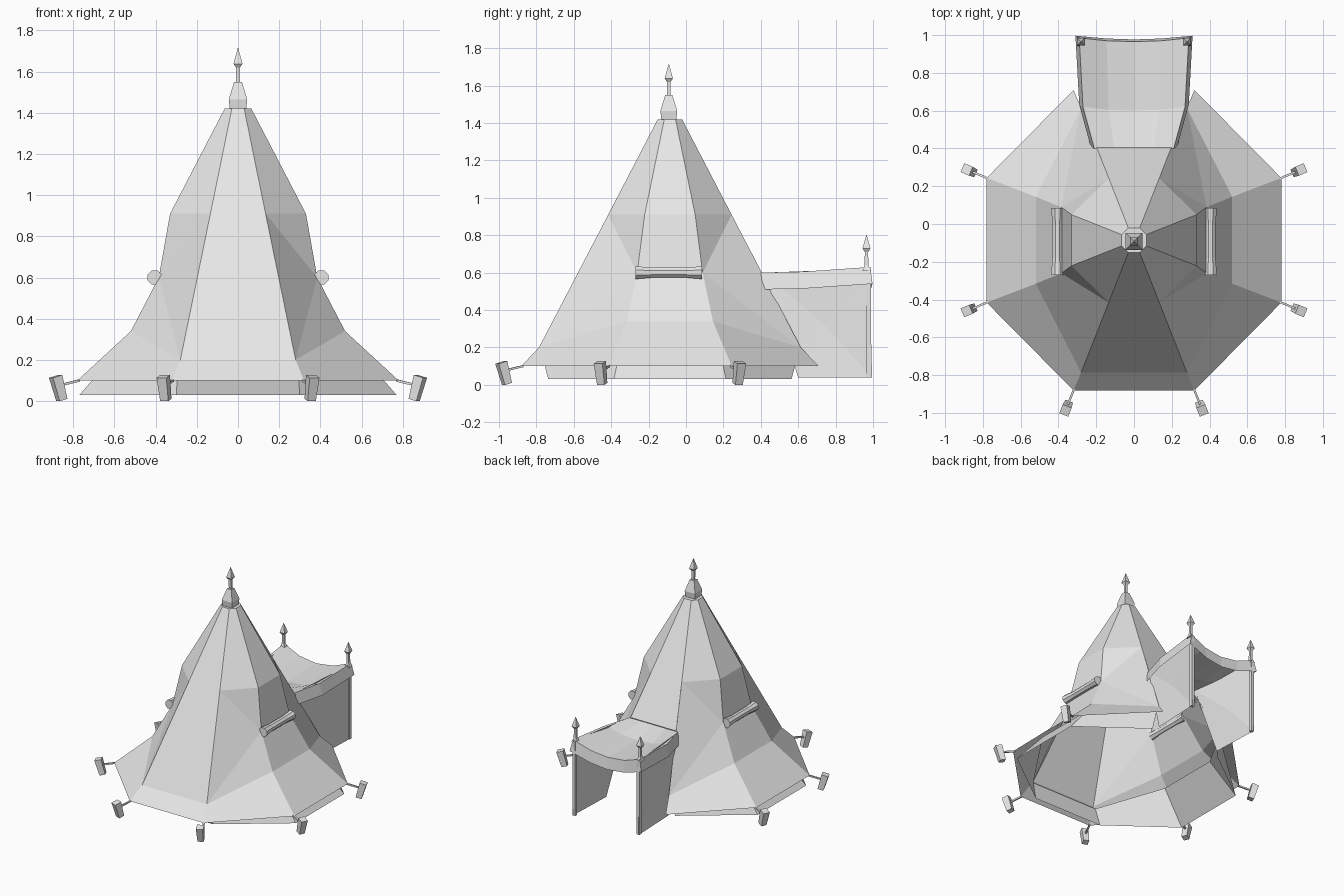
import bpy, bmesh, math
from mathutils import Vector

cube = bpy.data.objects.get("Cube")
if cube:
    bpy.data.objects.remove(cube, do_unlink=True)

# One plain canvas colour
canvas = bpy.data.materials.new("pale_grey")
canvas.use_nodes = True
GREY = (0.8, 0.8, 0.8, 1)
canvas.diffuse_color = GREY
canvas.node_tree.nodes["Principled BSDF"].inputs["Base Color"].default_value = GREY

CY = -0.086  # tent centre along y


def build(name, polys):
    """Object from a list of polygons given by their corner points."""
    bm = bmesh.new()
    for poly in polys:
        bm.faces.new([bm.verts.new(p) for p in poly])
    bmesh.ops.remove_doubles(bm, verts=bm.verts, dist=0.0005)
    bmesh.ops.recalc_face_normals(bm, faces=bm.faces)
    me = bpy.data.meshes.new(name)
    bm.to_mesh(me)
    bm.free()
    me.materials.append(canvas)
    ob = bpy.data.objects.new(name, me)
    bpy.context.collection.objects.link(ob)
    return ob


def loft(name, rings):
    """Closed solid skinned over rings of points."""
    polys = [rings[0], rings[-1]]
    for a, b in zip(rings, rings[1:]):
        n = len(a)
        polys += [[a[i], a[(i + 1) % n], b[(i + 1) % n], b[i]] for i in range(n)]
    return build(name, polys)


def ring(centre, radius, sides, u, v):
    """Regular ring in the plane of u and v, first side flat."""
    pts = []
    for i in range(sides):
        a = (i + 0.5) * math.tau / sides
        pts.append(Vector(centre) + radius * (u * math.cos(a) + v * math.sin(a)))
    return pts


X, Y, Z = Vector((1, 0, 0)), Vector((0, 1, 0)), Vector((0, 0, 1))


def turned(name, x, y, profile):
    """Square-section finial from (half width, height) pairs."""
    loft(name, [ring((x, y, z), r * math.sqrt(2), 4, X, Y) for r, z in profile])


# Tent roof: corner lines of the end panels and of the side panels (x, depth, z)
end = [(0.03, 0.065, 1.42), (0.134, 0.33, 0.91), (0.28, 0.70, 0.2), (0.32, 0.795, 0.1)]
side = [(0.065, 0.03, 1.42), (0.33, 0.135, 0.91), (0.385, 0.175, 0.6),
        (0.52, 0.23, 0.34), (0.78, 0.33, 0.1)]
door_top = (0.197, 0.49, 0.605)


def at(p, sx, sy):
    return (sx * p[0], CY + sy * p[1], p[2])


def strip(line, pairs):
    return [[at(a, *pairs[0]), at(a, *pairs[1]), at(b, *pairs[1]), at(b, *pairs[0])]
            for a, b in zip(line, line[1:])]


roof = strip(end, [(-1, -1), (1, -1)])
roof += strip(end[:2] + [door_top], [(-1, 1), (1, 1)])
for sx in (-1, 1):
    roof += strip(side, [(sx, -1), (sx, 1)])
    for sy in (-1, 1):
        e = [at(p, sx, sy) for p in end]
        s = [at(p, sx, sy) for p in side]
        roof += [[e[0], s[0], s[1], e[1]], [e[1], s[1], s[2]], [e[1], s[2], e[2]],
                 [e[2], s[2], s[3]], [e[2], s[3], s[4], e[3]]]
roof.append([at(p, sx, sy) for p, sx, sy in (
    (end[0], -1, -1), (end[0], 1, -1), (side[0], 1, -1), (side[0], 1, 1),
    (end[0], 1, 1), (end[0], -1, 1), (side[0], -1, 1), (side[0], -1, -1))])
build("tent_roof", roof)

# Inner wall under the eaves, open at the doorway
wall_end = [(0.29, 0.69, 0.18), (0.30, 0.65, 0.03)]
wall_side = [(0.57, 0.25, 0.26), (0.77, 0.30, 0.03)]
wall = strip(wall_end, [(-1, -1), (1, -1)])
for sx in (-1, 1):
    wall += strip(wall_side, [(sx, -1), (sx, 1)])
    for sy in (-1, 1):
        e = [at(p, sx, sy) for p in wall_end]
        s = [at(p, sx, sy) for p in wall_side]
        wall.append([e[0], s[0], s[1], e[1]])
build("inner_wall", wall)

# Porch canopy: sagging roof rows of (half width, y corner, z corner, y mid, z mid)
rows = [(0.21, 0.40, 0.60, 0.40, 0.60),
        (0.27, 0.62, 0.605, 0.60, 0.555),
        (0.29, 0.985, 0.63, 0.965, 0.56)]
grid = []
for w, yc, zc, ym, zm in rows:
    line = []
    for t in (-1, -0.5, 0, 0.5, 1):
        k = t * t
        line.append(Vector((t * w, ym + (yc - ym) * k, zm + (zc - zm) * k)))
    grid.append(line)
porch = []
for a, b in zip(grid, grid[1:]):
    porch += [[a[i], a[i + 1], b[i + 1], b[i]] for i in range(4)]
build("porch_roof", porch)

# Valance hanging from the porch roof edge
path = [r[0] for r in grid] + grid[-1][1:4] + [r[-1] for r in reversed(grid)]
drop = []
for p in path:
    flare = 0.02 if abs(p.x) > 0.2 else 0
    drop.append(p + Vector((math.copysign(flare, p.x), 0.012, -0.09)))
build("porch_valance", [[path[i], path[i + 1], drop[i + 1], drop[i]]
                        for i in range(len(path) - 1)])

# Porch side walls, drawn in slightly between the posts
for sx, label in ((1, "left"), (-1, "right")):
    top = [(sx * 0.215, 0.42, 0.60), (sx * 0.285, 0.98, 0.62)]
    low = [(sx * 0.27, 0.60, 0.04), (sx * 0.285, 0.995, 0.04)]
    mid = (sx * 0.25, 0.74, 0.32)
    loop = [top[0], top[1], low[1], low[0]]
    build(f"porch_wall_{label}",
          [[loop[i], loop[(i + 1) % 4], mid] for i in range(4)])
    # Slim corner post and finial
    turned(f"porch_post_{label}", sx * 0.278, 0.978, [(0.012, 0.04), (0.012, 0.62)])
    turned(f"porch_finial_{label}", sx * 0.28, 0.965,
           [(0.022, 0.61), (0.01, 0.64), (0.009, 0.71), (0.021, 0.73), (0.001, 0.80)])
    # Rolled-up window flap
    loft(f"rolled_flap_{label}",
         [ring((sx * 0.405, y, 0.6), r, 8, X, Z)
          for y, r in ((-0.27, 0.037), (-0.18, 0.029), (0.0, 0.029), (0.085, 0.037))])

# Roof cap and spire
turned("roof_cap", 0, -0.092, [(0.04, 1.42), (0.045, 1.465), (0.019, 1.55)])
turned("spire", 0, -0.092, [(0.009, 1.55), (0.01, 1.62), (0.022, 1.638), (0.001, 1.715)])

# Pegs and guy ropes at the free eave corners
corners = {"front": (end[3], -1), "side_front": (side[4], -1), "side_back": (side[4], 1)}
for label, (p, sy) in corners.items():
    for sx, hand in ((1, "left"), (-1, "right")):
        eave = Vector(at(p, sx, sy))
        out = Vector((eave.x, eave.y - CY, 0)).normalized()
        across = out.cross(Z)
        base = eave + out * 0.082
        base.z = 0.005
        head = eave + out * 0.115
        head.z = 0.12
        lean = (head - base).normalized()
        face = across.cross(lean)
        loft(f"peg_{label}_{hand}", [ring(base, 0.03, 4, across, face),
                                     ring(head, 0.036, 4, across, face)])
        tie = eave + out * 0.10
        tie.z = 0.075
        up = across.cross((tie - eave).normalized())
        loft(f"rope_{label}_{hand}", [ring(c, 0.008, 4, across, up)
                                      for c in (eave - out * 0.01, tie)])
